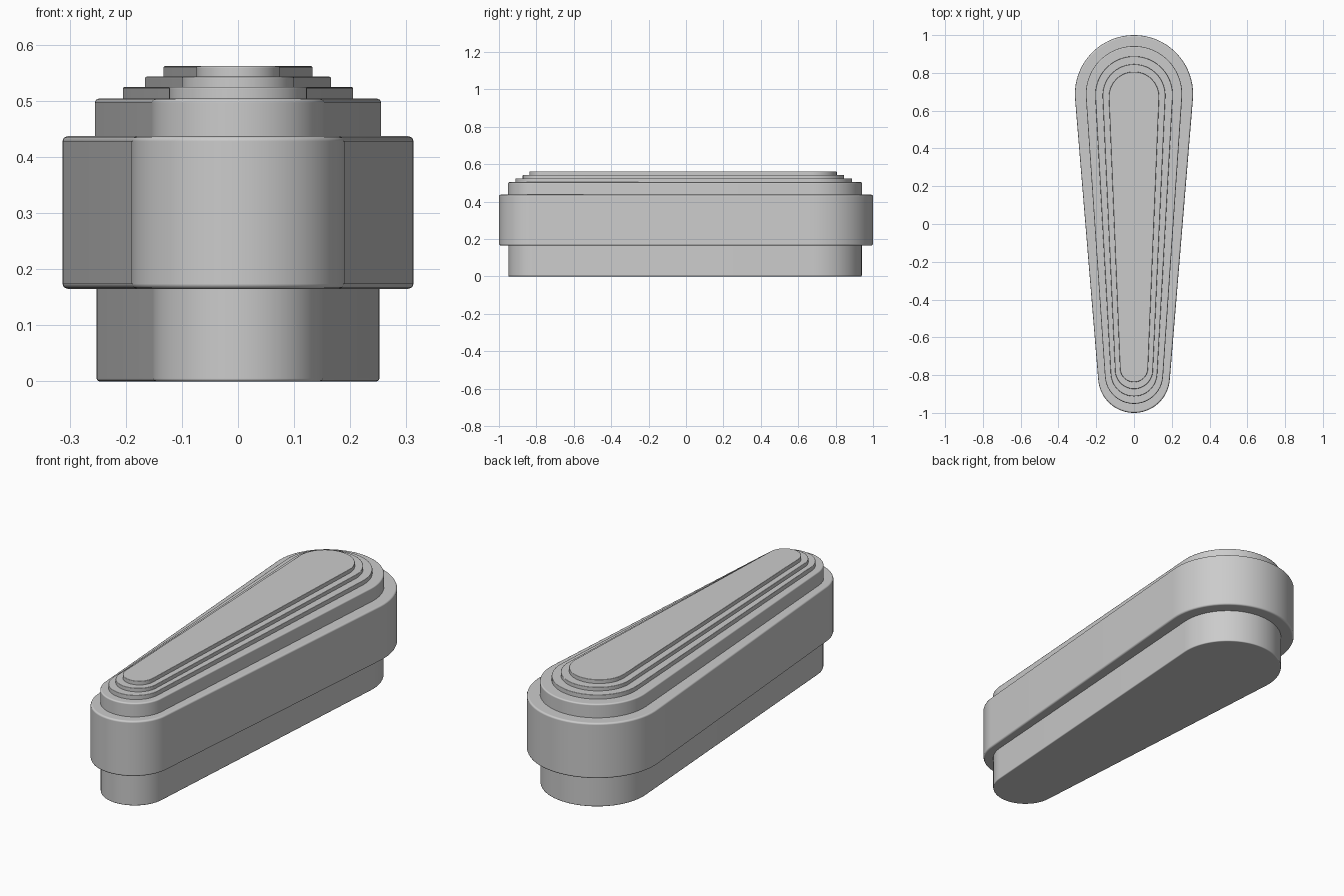
import bpy, bmesh
from math import sin, cos, asin, pi, radians

if "Cube" in bpy.data.objects:
    bpy.data.objects.remove(bpy.data.objects["Cube"])


def outline(half_width, tip_radius, y_back, y_front, seg=40):
    """Tapered rounded outline: wide arc at the back, narrow arc at the front."""
    yb, yf = y_back - half_width, y_front + tip_radius
    a = asin((half_width - tip_radius) / (yb - yf))
    pts = []
    for r, yc, start, end in ((half_width, yb, -a, pi + a),
                              (tip_radius, yf, pi + a, 2 * pi - a)):
        for i in range(seg + 1):
            t = start + (end - start) * i / seg
            pts.append((r * cos(t), yc + r * sin(t)))
    return pts


def slab(name, shape, z0, z1, bevel):
    bm = bmesh.new()
    face = bm.faces.new([bm.verts.new((x, y, z0)) for x, y in outline(*shape)])
    ext = bmesh.ops.extrude_face_region(bm, geom=[face], use_keep_orig=True)
    top = [v for v in ext["geom"] if isinstance(v, bmesh.types.BMVert)]
    bmesh.ops.translate(bm, verts=top, vec=(0, 0, z1 - z0))
    bmesh.ops.recalc_face_normals(bm, faces=bm.faces)
    me = bpy.data.meshes.new(name)
    bm.to_mesh(me)
    bm.free()
    ob = bpy.data.objects.new(name, me)
    bpy.context.collection.objects.link(ob)
    bpy.context.view_layer.objects.active = ob
    bpy.ops.object.select_all(action='DESELECT')
    ob.select_set(True)
    bpy.ops.object.shade_smooth_by_angle(angle=radians(40))
    # softened rims
    mod = ob.modifiers.new("rim_bevel", 'BEVEL')
    mod.width = bevel
    mod.segments = 2
    mod.limit_method = 'ANGLE'
    mod.angle_limit = radians(60)
    mod.harden_normals = True


# name, (half width, tip radius, back y, front y), bottom z, top z, bevel
parts = [
    ("base_plinth", (0.252, 0.152, 0.94, -0.95), 0.0, 0.17, 0.005),
    ("main_body", (0.313, 0.19, 1.0, -1.0), 0.165, 0.437, 0.009),
    ("upper_step", (0.255, 0.154, 0.942, -0.952), 0.425, 0.504, 0.007),
    ("lower_tier", (0.205, 0.123, 0.888, -0.912), 0.495, 0.525, 0.003),
    ("middle_tier", (0.166, 0.10, 0.846, -0.873), 0.515, 0.543, 0.003),
    ("top_plate", (0.133, 0.074, 0.806, -0.837), 0.535, 0.562, 0.003),
]
for p in parts:
    slab(*p)
